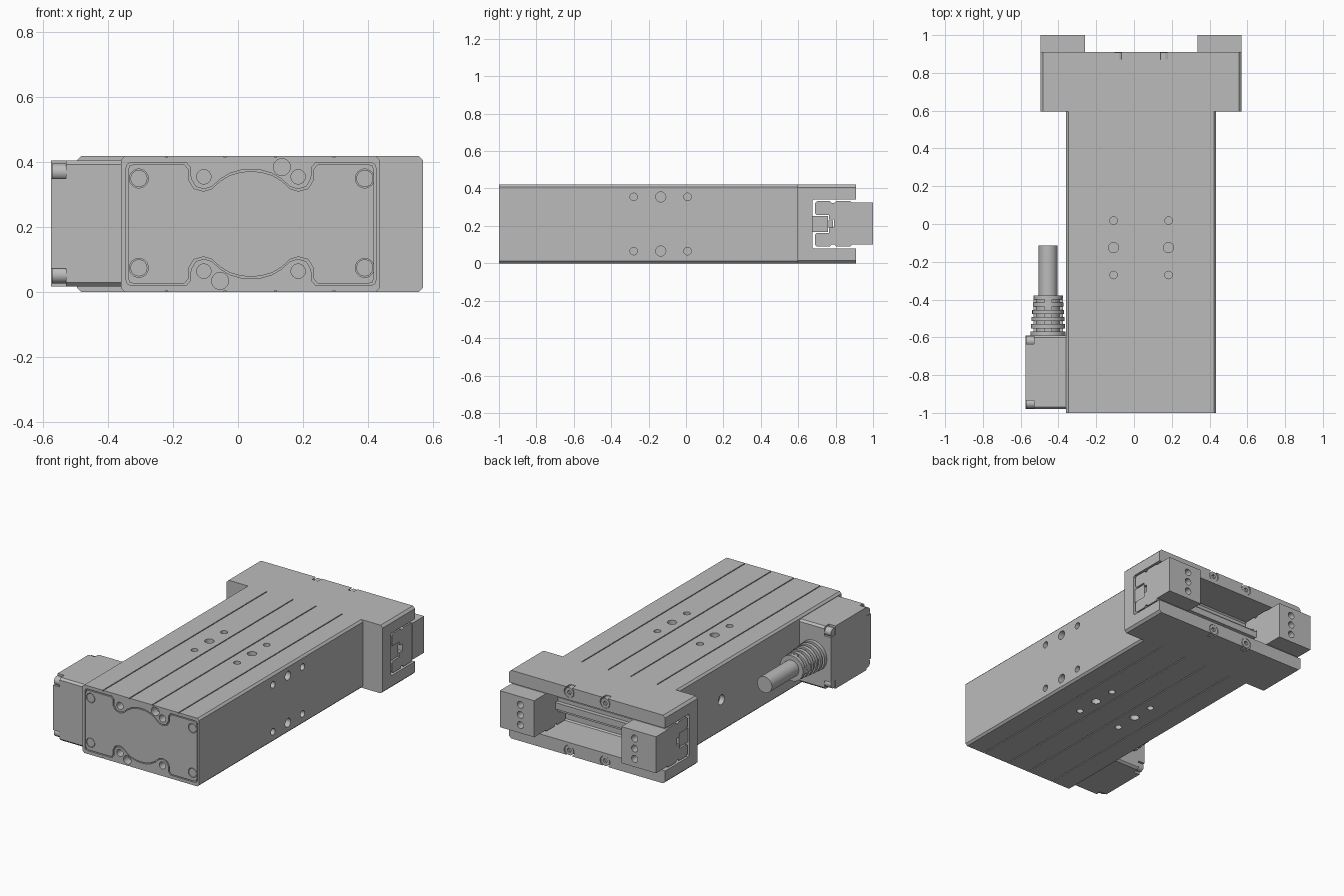
import bpy, bmesh, math
from mathutils import Vector

cube = bpy.data.objects.get("Cube")
if cube:
    bpy.data.objects.remove(cube)

grey = bpy.data.materials.new("plain_grey")
grey.use_nodes = True
COLOUR = (0.5, 0.5, 0.5, 1)
grey.diffuse_color = COLOUR
grey.node_tree.nodes["Principled BSDF"].inputs["Base Color"].default_value = COLOUR

CX, CZ = 0.04, 0.21   # centre of the gripper axis
parts = []


def prism(name, pts, axis, lo, hi):
    """Extrude a 2D outline along an axis."""
    place = {"x": lambda p, t: (t, p[0], p[1]),
             "y": lambda p, t: (p[0], t, p[1]),
             "z": lambda p, t: (p[0], p[1], t)}[axis]
    bm = bmesh.new()
    a = [bm.verts.new(place(p, lo)) for p in pts]
    b = [bm.verts.new(place(p, hi)) for p in pts]
    bm.faces.new(a)
    bm.faces.new(b)
    for i in range(len(pts)):
        j = (i + 1) % len(pts)
        bm.faces.new((a[i], a[j], b[j], b[i]))
    bmesh.ops.recalc_face_normals(bm, faces=bm.faces)
    mesh = bpy.data.meshes.new(name)
    bm.to_mesh(mesh)
    bm.free()
    mesh.materials.append(grey)
    ob = bpy.data.objects.new(name, mesh)
    bpy.context.collection.objects.link(ob)
    parts.append(ob)
    return ob


def rect(u0, u1, v0, v1, c=0.0):
    """Rectangle outline with optional chamfered corners."""
    if not c:
        return [(u0, v0), (u1, v0), (u1, v1), (u0, v1)]
    return [(u0 + c, v0), (u1 - c, v0), (u1, v0 + c), (u1, v1 - c),
            (u1 - c, v1), (u0 + c, v1), (u0, v1 - c), (u0, v0 + c)]


def box(name, x0, x1, y0, y1, z0, z1, c=0.0, axis="y"):
    if axis == "y":
        return prism(name, rect(x0, x1, z0, z1, c), "y", y0, y1)
    return prism(name, rect(y0, y1, z0, z1, c), "x", x0, x1)


def cyl(name, u, v, r, axis, lo, hi, n=32):
    pts = [(u + r * math.cos(math.tau * i / n), v + r * math.sin(math.tau * i / n))
           for i in range(n)]
    return prism(name, pts, axis, lo, hi)


def cut(target, cutters):
    for c in cutters:
        c.hide_render = True
        mod = target.modifiers.new("cut", "BOOLEAN")
        mod.operation = "DIFFERENCE"
        mod.solver = "EXACT"
        mod.object = c
        bpy.context.view_layer.objects.active = target
        bpy.ops.object.modifier_apply(modifier=mod.name)
        parts.remove(c)
        bpy.data.objects.remove(c)


# Front cover outline, mirrored from one quarter
QUARTER = [(0, .168), (.03, .166), (.065, .156), (.095, .138), (.12, .115), (.145, .107),
           (.17, .115), (.185, .14), (.187, .175), (.2, .19), (.365, .19), (.38, .185), (.385, .17)]


def cover_outline(gap):
    q = []
    for x, z in QUARTER:
        dx = gap if .15 < x < .3 else -gap if x > .3 else 0
        q.append((x + dx, z - gap))
    half = q + [(x, -z) for x, z in reversed(q)]
    half += [(-x, -z) for x, z in q[1:]] + [(-x, z) for x, z in reversed(q[1:])]
    return [(CX + x, CZ + z) for x, z in half]


# Body extrusion
body = box("body", -.36, .435, -1, .595, 0, .42, .012)
cutters = [prism("cover_recess", cover_outline(0), "y", -1.1, -.985)]
for x in (-.22, -.04, .115, .295):
    for z in (0, .42):
        cutters.append(box("groove", x - .003, x + .003, -1.1, .7, z - .006, z + .006))
for y, r in ((.018, .02), (-.125, .027), (-.27, .02)):
    for x in (-.108, .183):
        for z in (0, .42):
            cutters.append(cyl("mount_hole", x, y, r, "z", z - .05, z + .05))
    for z in (.065, .355):
        cutters.append(cyl("side_hole", y - .01, z, r, "x", .37, .5))
for x in (-.105, .185):
    for z in (.065, .355):
        cutters.append(cyl("front_hole", x, z, .022, "y", -1.1, -.95))
for s in (-1, 1):
    cutters.append(cyl("dowel_hole", CX + s * .095, CZ + s * .175, .026, "y", -1.1, -.95))
cutters.append(cyl("port", .17, .2, .03, "x", -.5, -.33))
cut(body, cutters)

# Front cover with flush screws
cover = prism("front_cover", cover_outline(.006), "y", -1, -.98)
corners = [(x, z) for x in (-.305, .39) for z in (.075, .35)]
cut(cover, [cyl("screw_recess", x, z, .029, "y", -1.1, -.99) for x, z in corners])
for x, z in corners:
    cyl("cover_screw", x, z, .026, "y", -.999, -.985)

# Head: channel open to the back and both sides
head = box("head", -.495, .57, .595, .91, 0, .42, .014)
cutters = [box("channel", -.6, .7, .675, 1, .08, .342, .008, "x")]
SCREWS = [(x, z) for x in (-.085, .16) for z in (.032, .388)]
for x, z in SCREWS:
    cutters.append(cyl("pocket", x, CZ + (z - CZ) * 1.02, .034, "y", .872, 1))
cut(head, cutters)
for x, z in SCREWS:
    screw = cyl("head_screw", x, z, .03, "y", .871, .909)
    cut(screw, [cyl("socket", x, z, .014, "y", .895, 1, 6)])

# Linear rail with a narrower neck
box("rail", -.485, .56, .675, .76, .167, .253)
box("rail_neck", -.4, .48, .755, .785, .19, .23)

# Two mirrored carriages with fingers
for side, s in (("left", 1), ("right", -1)):
    def span(a, b):
        return sorted((CX - .0025 + s * a, CX - .0025 + s * b))
    x0, x1 = span(.3, .53)
    for z0, z1 in ((.09, .163), (.257, .332)):
        box(side + "_carriage_jaw", x0, x1, .69, .78, z0, z1, .01, "x")
    box(side + "_carriage_web", x0, x1, .765, .83, .1, .19, 0, "x")
    box(side + "_carriage_web", x0, x1, .765, .83, .235, .322, 0, "x")
    box(side + "_slide_block", x0, x1, .79, .89, .09, .332, .012, "x")
    x0, x1 = span(.2975, .5325)
    finger = box(side + "_finger", x0, x1, .885, 1, .1, .325)
    hx = CX + s * .39
    cut(finger, [cyl("finger_hole", hx, z, .021, "y", .95, 1.1) for z in (.15, .213, .275)])

# Motor housing with corner screws
housing = box("side_housing", -.575, -.355, -.98, -.59, .018, .405, .012, "x")
cutters = []
for y, sy in ((-.98, 1), (-.59, -1)):
    for z, sz in ((.018, 1), (.405, -1)):
        ys = sorted((y - sy * .02, y + sy * .045))
        zs = sorted((z - sz * .02, z + sz * .055))
        cutters.append(box("corner_notch", -.6, -.53, *ys, *zs))
        cyl("housing_screw", y + sy * .03, z + sz * .035, .026, "x", -.572, -.525)
cut(housing, cutters)

# Cable with ribbed strain relief
KX = -.455
cyl("cable", KX, CZ, .05, "y", -.6, -.115)
cyl("boot_core", KX, CZ, .064, "y", -.595, -.38)
for i in range(6):
    y = -.59 + i * .038
    cyl("boot_ring", KX, CZ, .093 - .003 * i, "y", y, y + .022)
box("boot_spine", KX - .02, KX + .02, -.59, -.385, CZ - .074, CZ + .074)
box("boot_spine", KX - .078, KX + .078, -.59, -.385, CZ - .02, CZ + .02)

# Smooth round walls, keep edges sharp
bpy.ops.object.select_all(action="DESELECT")
for ob in parts:
    ob.select_set(True)
bpy.context.view_layer.objects.active = body
bpy.ops.object.shade_smooth_by_angle(angle=math.radians(25))
